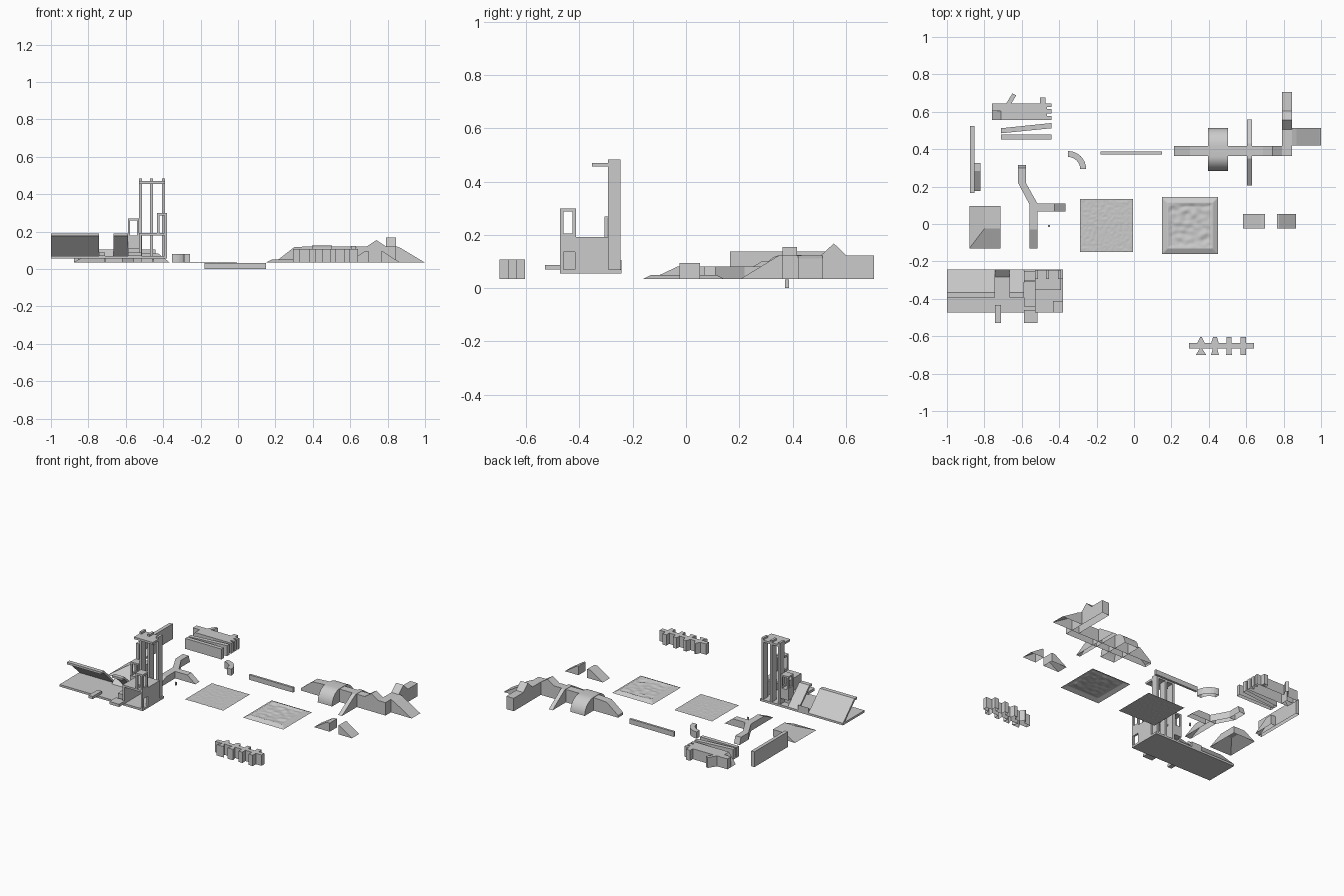
import bpy, bmesh, math
from mathutils import noise, Vector

B = 0.035  # floor level of most pieces


def finish(name, bm):
    bmesh.ops.remove_doubles(bm, verts=bm.verts, dist=1e-5)
    bmesh.ops.recalc_face_normals(bm, faces=bm.faces)
    me = bpy.data.meshes.new(name)
    bm.to_mesh(me)
    bm.free()
    ob = bpy.data.objects.new(name, me)
    bpy.context.collection.objects.link(ob)
    return ob


def prism(name, pts, axis, a, b, open_bottom=True, closed_ends=True):
    """Extrude a 2D outline along an axis; x: (y,z), y: (x,z), z: (x,y)."""
    def p(u, v, w):
        return {'x': (w, u, v), 'y': (u, w, v), 'z': (u, v, w)}[axis]
    bm = bmesh.new()
    lo = [bm.verts.new(p(u, v, a)) for u, v in pts]
    hi = [bm.verts.new(p(u, v, b)) for u, v in pts]
    n = len(pts)
    for i in range(n):
        j = (i + 1) % n
        if open_bottom and axis != 'z' and abs(pts[i][1] - B) < 1e-6 and abs(pts[j][1] - B) < 1e-6:
            continue
        bm.faces.new((lo[i], lo[j], hi[j], hi[i]))
    if closed_ends:
        bm.faces.new(hi)
        if not (open_bottom and axis == 'z'):
            bm.faces.new(lo)
    return finish(name, bm)


def box(name, x0, x1, y0, y1, z0, z1):
    return prism(name, [(x0, y0), (x1, y0), (x1, y1), (x0, y1)], 'z', z0, z1, False)


def frame(name, x0, x1, y0, y1, z0, z1, t):
    # open box frame: four posts with top and bottom rims
    for i, x in enumerate((x0, x1 - t)):
        for j, y in enumerate((y0, y1 - t)):
            box(f"{name}_post_{i}{j}", x, x + t, y, y + t, z0, z1)
        box(f"{name}_side_rim_{i}", x, x + t, y0, y1, z0, z0 + t)
    box(name + "_top", x0, x1, y0, y1, z1 - t, z1)


def tile(name, x0, x1, y0, y1, n, height):
    bm = bmesh.new()
    g = [[bm.verts.new((x0 + (x1 - x0) * i / n, y0 + (y1 - y0) * j / n, height(i / n, j / n)))
          for j in range(n + 1)] for i in range(n + 1)]
    for i in range(n):
        for j in range(n):
            bm.faces.new((g[i][j], g[i + 1][j], g[i + 1][j + 1], g[i][j + 1]))
    ob = finish(name, bm)
    for f in ob.data.polygons:
        f.use_smooth = True
    return ob


# Terrain tiles
tile("rough_tile", -0.289, -0.005, -0.15, 0.134, 48,
     lambda u, v: 0.037 + 0.002 * noise.noise(Vector((u * 22, v * 22, 1))))


def rimmed(u, v):
    d = min(u, v, 1 - u, 1 - v) * 0.3
    if d < 0.03:
        return B + 0.015 * d / 0.03
    fade = min(1, (d - 0.03) / 0.02)
    return 0.05 - 0.006 * fade + 0.006 * fade * noise.noise(Vector((u * 8, v * 10, 4)))


tile("rimmed_tile", 0.15, 0.45, -0.16, 0.144, 60, rimmed)

# Big track: ramp, level run, ridge, corner and second leg with its own ridge
T = 0.122
prism("track_main", [(0.214, B), (0.214, 0.05), (0.3, T - 0.005), (0.39, T), (0.69, T), (0.74, 0.155),
                     (0.79, T), (0.845, T), (0.845, B)], 'y', 0.363, 0.417)
prism("track_leg", [(0.417, B), (0.417, T), (0.505, T), (0.555, 0.168), (0.603, T), (0.706, T), (0.706, B)],
      'x', 0.79, 0.845)
prism("track_side_slide", [(0.845, B), (0.845, T), (0.87, 0.112), (0.99, 0.04), (1.0, B)], 'y', 0.42, 0.513)

# Rounded saddle across the track
N = 10
front = [(0.363 - 0.08 * math.cos(i / N * math.pi / 2), B + (T + 0.003 - B) * math.sin(i / N * math.pi / 2))
         for i in range(N + 1)]
back = [(0.417 + 0.096 * math.sin(i / N * math.pi / 2), B + (T + 0.003 - B) * math.cos(i / N * math.pi / 2))
        for i in range(N)] + [(0.513, B)]
saddle = prism("track_saddle", front + back, 'x', 0.396, 0.503)
bpy.context.view_layer.objects.active = saddle
saddle.select_set(True)
bpy.ops.object.shade_smooth_by_angle(angle=math.radians(30))
prism("track_fin", [(0.205, B), (0.35, T + 0.002), (0.43, T + 0.002), (0.56, B)], 'x', 0.603, 0.631)

# Two loose wedges
prism("wedge_up", [(0.583, B), (0.675, 0.093), (0.70, 0.093), (0.70, B)], 'y', -0.024, 0.053)
prism("wedge_down", [(0.765, B), (0.765, 0.095), (0.775, 0.095), (0.866, B)], 'y', -0.024, 0.053)

# Spiked comb
comb = [(0.295, -0.666), (0.295, -0.636)]
lower = []
for cx, base, tip, top, root in ((0.358, 0.028, 0.006, 0.004, 0.02), (0.433, 0.021, 0.012, 0.011, 0.02),
                                 (0.508, 0.015, 0.013, 0.014, 0.014), (0.585, 0.015, 0.015, 0.015, 0.015)):
    comb += [(cx - root, -0.636), (cx - top, -0.605), (cx + top, -0.605), (cx + root, -0.636)]
    lower += [(cx - tip, -0.666), (cx - base, -0.7), (cx + base, -0.7), (cx + tip, -0.666)]
comb += [(0.642, -0.636), (0.642, -0.666)] + lower[::-1]
prism("spiked_comb", comb, 'z', B, 0.108)

# Thin open-ended rail
prism("thin_rail", [(-0.18, 0.0), (0.15, 0.0), (0.15, 0.033), (-0.18, 0.033)], 'y', 0.372, 0.387, False)

# Quarter arc
arc = [(-0.352 + 0.096 * math.sin(i * math.pi / 16), 0.294 + 0.096 * math.cos(i * math.pi / 16)) for i in range(9)]
arc += [(-0.352 + 0.064 * math.sin(i * math.pi / 16), 0.294 + 0.064 * math.cos(i * math.pi / 16))
        for i in range(8, -1, -1)]
prism("quarter_arc", arc, 'z', B, 0.08)

# Forked track
H = 0.082
prism("fork_trunk", [(-0.13, B), (-0.03, H), (0.107, H), (0.107, B)], 'x', -0.56, -0.515)
prism("fork_branch", [(-0.515, B), (-0.515, H), (-0.425, H), (-0.365, B)], 'y', 0.067, 0.11)
prism("fork_bend", [(-0.56, 0.107), (-0.515, 0.107), (-0.578, 0.22), (-0.62, 0.22)], 'z', B, H)
prism("fork_end", [(0.22, B), (0.22, H), (0.3, H), (0.315, B)], 'x', -0.62, -0.578)

# Hipped ramp block
bm = bmesh.new()
vs = [bm.verts.new(c) for c in ((-0.88, -0.13, B), (-0.715, -0.13, B), (-0.715, 0.096, B), (-0.88, 0.096, B),
                                (-0.8, -0.025, H), (-0.715, -0.025, H), (-0.715, 0.096, H), (-0.8, 0.096, H))]
for f in ((0, 1, 5, 4), (0, 4, 7, 3), (4, 5, 6, 7), (1, 2, 6, 5), (3, 7, 6, 2)):
    bm.faces.new([vs[i] for i in f])
finish("hipped_ramp", bm)

# Tall wall with a small ramp
prism("tall_wall", [(0.166, B), (0.166, 0.138), (0.524, 0.138), (0.524, B)], 'x', -0.877, -0.853)
prism("wall_ramp", [(0.176, B), (0.283, 0.1), (0.326, 0.1), (0.326, B)], 'x', -0.853, -0.82)

# Notched blocks at the back left
prism("notched_block", [(-0.71, 0.556), (-0.44, 0.556), (-0.44, 0.578), (-0.465, 0.578), (-0.465, 0.59),
                        (-0.44, 0.59), (-0.44, 0.614), (-0.465, 0.614), (-0.465, 0.626), (-0.44, 0.626),
                        (-0.44, 0.645), (-0.472, 0.645), (-0.472, 0.675), (-0.503, 0.675), (-0.503, 0.645),
                        (-0.655, 0.645), (-0.63, 0.688), (-0.65, 0.698), (-0.683, 0.645), (-0.76, 0.645),
                        (-0.76, 0.605), (-0.71, 0.605)], 'z', B, 0.105)
prism("block_ramp", [(-0.76, B), (-0.71, 0.105), (-0.71, B)], 'y', 0.556, 0.605)
prism("slanted_strip", [(-0.71, 0.485), (-0.44, 0.512), (-0.44, 0.54), (-0.71, 0.512)], 'z', B, 0.105)
prism("straight_strip", [(-0.71, 0.452), (-0.44, 0.452), (-0.44, 0.478), (-0.71, 0.478)], 'z', B, 0.105)

# Tiny peg
box("tiny_peg", -0.46, -0.45, -0.015, -0.006, B, 0.055)

# Tower set: base plate, leaning sheets and front tabs
box("base_plate", -1.0, -0.38, -0.472, -0.243, 0.056, 0.07)
sheet = [(-0.243, 0.07), (-0.365, 0.19), (-0.393, 0.19), (-0.393, 0.176), (-0.37, 0.176), (-0.262, 0.07)]
prism("wide_leaning_sheet", sheet, 'x', -1.0, -0.742, False)
prism("narrow_leaning_sheet", sheet, 'x', -0.665, -0.588, False)
box("tab_left", -0.743, -0.712, -0.53, -0.433, 0.07, 0.088)
box("tab_right", -0.588, -0.515, -0.53, -0.46, 0.07, 0.088)
prism("gap_ramp", [(-0.283, 0.07), (-0.243, 0.105), (-0.243, 0.07)], 'x', -0.742, -0.665, False)

# Tower slabs, cap and shelf
for i, x in enumerate((-0.53, -0.47, -0.405)):
    box(f"tower_slab_{i}", x, x + 0.016, -0.293, -0.246, 0.07, 0.483)
box("tower_cap", -0.53, -0.389, -0.352, -0.246, 0.456, 0.47)
box("shelf", -0.53, -0.38, -0.472, -0.29, 0.18, 0.193)
# Side wall with a window, built around the opening
box("side_wall_rear", -0.394, -0.38, -0.417, -0.29, 0.07, 0.18)
box("side_wall_upper", -0.394, -0.38, -0.472, -0.417, 0.135, 0.18)
box("side_wall_front_post", -0.394, -0.38, -0.472, -0.46, 0.07, 0.135)
box("inner_wall", -0.53, -0.516, -0.472, -0.29, 0.07, 0.18)
box("step_block", -0.588, -0.53, -0.44, -0.29, 0.07, 0.11)
box("side_panel", -0.588, -0.53, -0.31, -0.25, 0.11, 0.18)

# Small open frames
frame("corner_frame", -0.434, -0.38, -0.472, -0.413, 0.193, 0.30, 0.013)
frame("side_frame", -0.588, -0.53, -0.305, -0.25, 0.18, 0.27, 0.011)
